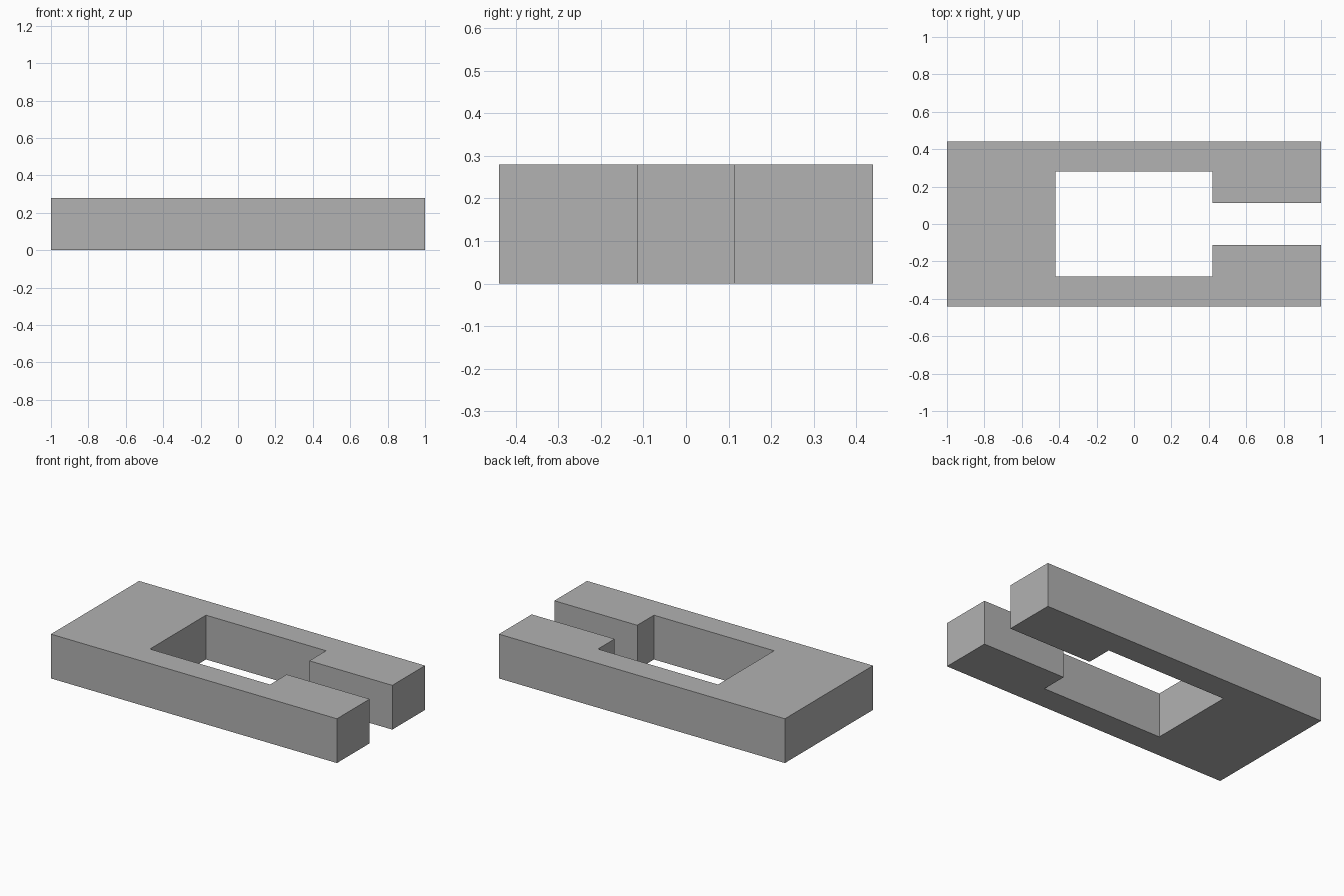
import bpy
import bmesh

cube = bpy.data.objects.get("Cube")
if cube:
    bpy.data.objects.remove(cube, do_unlink=True)

HEIGHT = 0.28

# Plain grey material
grey = bpy.data.materials.new("plain_grey")
grey.use_nodes = True
colour = (0.445, 0.445, 0.445, 1)
grey.diffuse_color = colour
grey.node_tree.nodes["Principled BSDF"].inputs["Base Color"].default_value = colour

# Half outline of the slotted plate, from the back of the window to the closed end
half = [(-0.42, 0.28), (0.42, 0.28), (0.42, 0.113), (1, 0.113), (1, 0.44), (-1, 0.44)]
outline = half + [(x, -y) for x, y in reversed(half)]

# Extrude the full outline into a solid block
bm = bmesh.new()
base = bm.faces.new([bm.verts.new((x, y, 0)) for x, y in outline])
result = bmesh.ops.extrude_face_region(bm, geom=[base], use_keep_orig=True)
top = [v for v in result["geom"] if isinstance(v, bmesh.types.BMVert)]
bmesh.ops.translate(bm, verts=top, vec=(0, 0, HEIGHT))
bmesh.ops.recalc_face_normals(bm, faces=bm.faces)

mesh = bpy.data.meshes.new("slotted_plate")
bm.to_mesh(mesh)
bm.free()
mesh.materials.append(grey)
plate = bpy.data.objects.new("slotted_plate", mesh)
bpy.context.collection.objects.link(plate)
